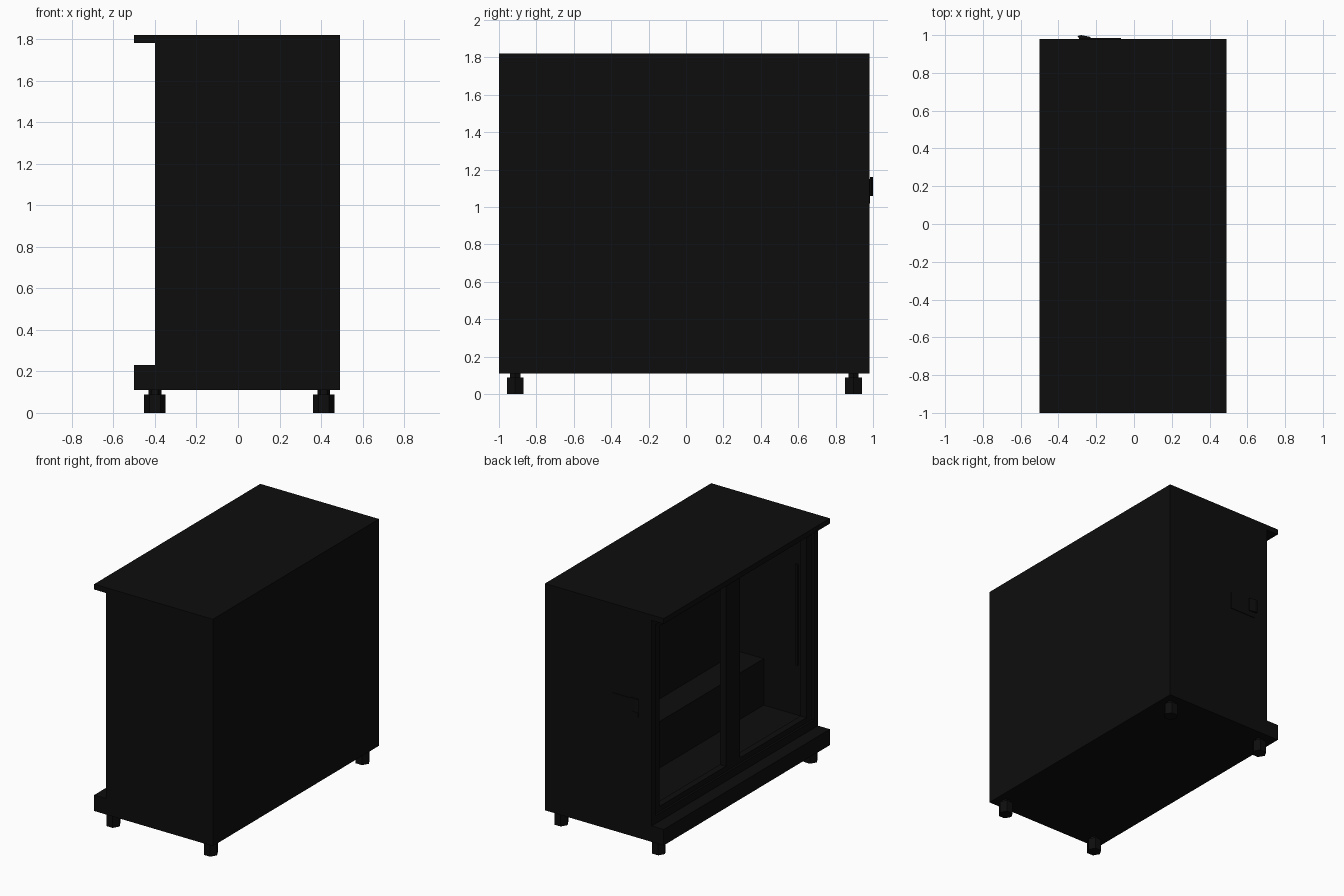
import bpy, bmesh, math
from mathutils import Matrix

if "Cube" in bpy.data.objects:
    bpy.data.objects.remove(bpy.data.objects["Cube"])

MID = -0.01      # centre of the cabinet in y
black = bpy.data.materials.new("black_finish")
black.diffuse_color = (0.004, 0.004, 0.004, 1)
black.use_nodes = True
black.node_tree.nodes["Principled BSDF"].inputs["Base Color"].default_value = black.diffuse_color


def finish(bm, name):
    bmesh.ops.recalc_face_normals(bm, faces=bm.faces)
    me = bpy.data.meshes.new(name)
    bm.to_mesh(me)
    bm.free()
    me.materials.append(black)
    ob = bpy.data.objects.new(name, me)
    bpy.context.collection.objects.link(ob)
    return ob


def add_box(bm, x, y, z):
    size = Matrix.Diagonal((x[1] - x[0], y[1] - y[0], z[1] - z[0], 1))
    loc = Matrix.Translation((sum(x) / 2, sum(y) / 2, sum(z) / 2))
    bmesh.ops.create_cube(bm, size=1, matrix=loc @ size)


def extrude_xz(name, pts, y0, y1):
    bm = bmesh.new()
    f = bm.faces.new([bm.verts.new((x, y0, z)) for x, z in pts])
    ext = bmesh.ops.extrude_face_region(bm, geom=[f])["geom"]
    moved = [g for g in ext if isinstance(g, bmesh.types.BMVert)]
    bmesh.ops.translate(bm, verts=moved, vec=(0, y1 - y0, 0))
    return finish(bm, name)


# cabinet body with overhanging top and projecting plinth
body = extrude_xz("cabinet_body", [
    (-0.5, 0.11), (0.49, 0.11), (0.49, 1.82), (-0.5, 1.82),
    (-0.5, 1.78), (-0.4, 1.78), (-0.4, 0.23), (-0.5, 0.23)], -1, 0.98)

# interior cavity, stepped over the raised block at the back
cavity = extrude_xz("cavity_cutter", [
    (-0.45, 0.29), (0.02, 0.29), (0.02, 0.64),
    (0.23, 0.64), (0.23, 1.73), (-0.45, 1.73)], MID - 0.945, MID + 0.945)
cavity.hide_render = True
cavity.hide_viewport = True
cut = body.modifiers.new("cavity", "BOOLEAN")
cut.operation = "DIFFERENCE"
cut.solver = "EXACT"
cut.object = cavity

# two open door frames and a vertical strip inside each end wall
for side, label in ((-1, "near"), (1, "far")):
    def span(a, b):
        return sorted((MID + side * a, MID + side * b))
    X = (-0.385, -0.335)
    bm = bmesh.new()
    add_box(bm, X, span(0.002, 0.085), (0.29, 1.73))
    add_box(bm, X, span(0.875, 0.943), (0.29, 1.73))
    for z in ((0.29, 0.33), (1.69, 1.73)):
        add_box(bm, X, span(0.085, 0.875), z)
    finish(bm, label + "_door_frame")

    bm = bmesh.new()
    add_box(bm, (-0.27, -0.25), span(0.93, 0.947), (0.67, 1.43))
    finish(bm, label + "_wall_strip")

# bottle opener on the end wall: thin plate with a raised lip
bm = bmesh.new()
add_box(bm, (-0.29, -0.07), (0.978, 0.985), (1.02, 1.15))
finish(bm, "opener_plate")
bm = bmesh.new()
lip = [(-0.30, 0.995), (-0.28, 1.0), (-0.23, 0.99), (-0.23, 0.983), (-0.29, 0.983)]
f = bm.faces.new([bm.verts.new((x, y, 1.06)) for x, y in lip])
ext = bmesh.ops.extrude_face_region(bm, geom=[f])["geom"]
bmesh.ops.translate(bm, verts=[g for g in ext if isinstance(g, bmesh.types.BMVert)],
                    vec=(0, 0, 0.10))
finish(bm, "opener_lip")

# hexagonal feet with narrower stems
for x in (-0.40, 0.413):
    for y in (-0.913, 0.895):
        bm = bmesh.new()
        for r, z0, z1 in ((0.052, 0, 0.088), (0.031, 0.088, 0.112)):
            m = (Matrix.Translation((x, y, (z0 + z1) / 2))
                 @ Matrix.Rotation(math.pi / 2, 4, "Z"))
            bmesh.ops.create_cone(bm, cap_ends=True, segments=6, radius1=r,
                                  radius2=r, depth=z1 - z0, matrix=m)
        finish(bm, "foot")
